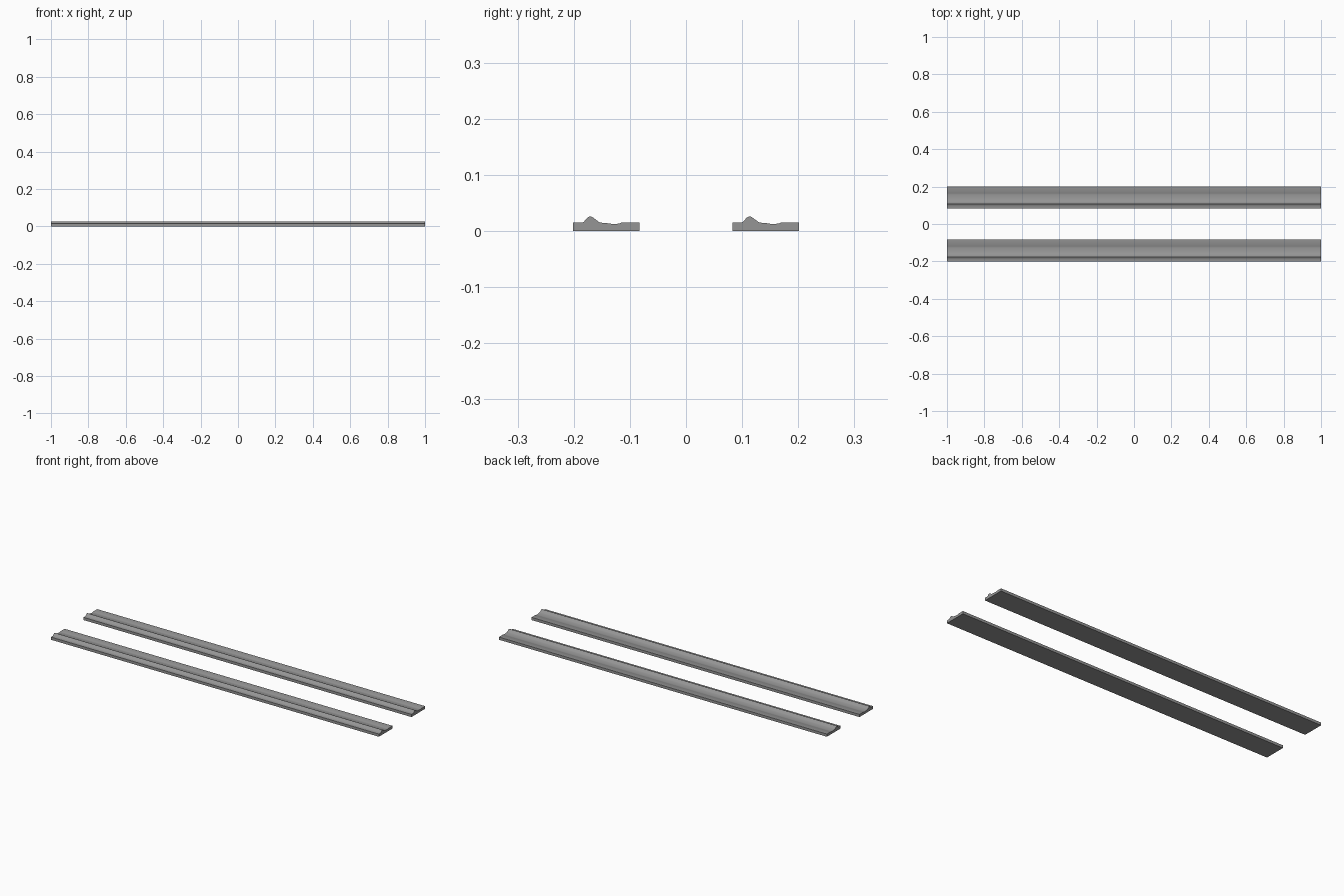
import bpy, bmesh, math

if "Cube" in bpy.data.objects:
    bpy.data.objects.remove(bpy.data.objects["Cube"])

# Cross-section (offset across the strip, height)
PROFILE = [
    (0.000, 0.0), (0.119, 0.0), (0.119, 0.0148),
    (0.086, 0.0148), (0.083, 0.0134), (0.077, 0.0127), (0.069, 0.0127),
    (0.063, 0.0137), (0.049, 0.0150), (0.046, 0.0165),
    (0.037, 0.0232), (0.034, 0.0252), (0.031, 0.0260), (0.028, 0.0252),
    (0.025, 0.0232), (0.0195, 0.0165), (0.0165, 0.0150), (0.000, 0.0148),
]

# Dark grey metal
metal = bpy.data.materials.new("dark_grey")
metal.diffuse_color = (0.3, 0.3, 0.3, 1)
metal.use_nodes = True
metal.node_tree.nodes["Principled BSDF"].inputs["Base Color"].default_value = metal.diffuse_color


def extruded_strip(name, y0, length=2.0):
    bm = bmesh.new()
    face = bm.faces.new([bm.verts.new((-length / 2, y0 + y, z)) for y, z in PROFILE])
    res = bmesh.ops.extrude_face_region(bm, geom=[face], use_keep_orig=True)
    verts = [g for g in res["geom"] if isinstance(g, bmesh.types.BMVert)]
    bmesh.ops.translate(bm, verts=verts, vec=(length, 0, 0))
    bmesh.ops.recalc_face_normals(bm, faces=bm.faces)
    mesh = bpy.data.meshes.new(name)
    bm.to_mesh(mesh)
    bm.free()
    mesh.materials.append(metal)
    obj = bpy.data.objects.new(name, mesh)
    bpy.context.collection.objects.link(obj)
    bpy.ops.object.select_all(action='DESELECT')
    obj.select_set(True)
    bpy.context.view_layer.objects.active = obj
    bpy.ops.object.shade_smooth_by_angle(angle=math.radians(35))
    return obj


# Two identical rails, ridge on the front side of each
extruded_strip("front_rail", -0.2015)
extruded_strip("back_rail", 0.0825)
